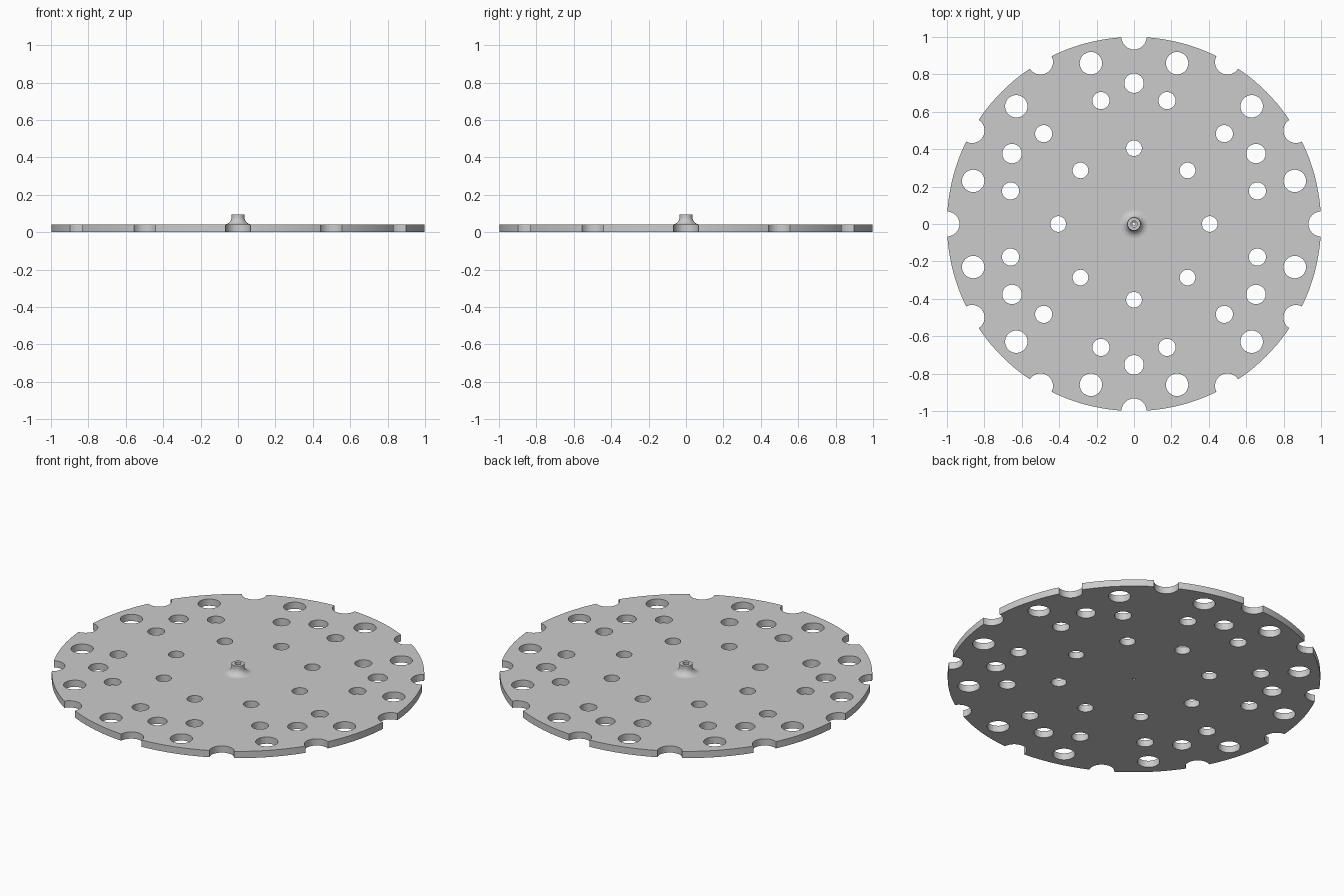
import bpy, bmesh, math
from mathutils import Matrix, Vector

if "Cube" in bpy.data.objects:
    bpy.data.objects.remove(bpy.data.objects["Cube"], do_unlink=True)

THICK = 0.04

grey = bpy.data.materials.new("plain grey")
grey.use_nodes = True
tone = (0.6, 0.6, 0.6, 1)
grey.diffuse_color = tone
grey.node_tree.nodes["Principled BSDF"].inputs["Base Color"].default_value = tone


def finish(name, bm):
    """Turn a bmesh into a linked object with the grey material."""
    bmesh.ops.recalc_face_normals(bm, faces=bm.faces)
    mesh = bpy.data.meshes.new(name)
    bm.to_mesh(mesh)
    bm.free()
    mesh.materials.append(grey)
    obj = bpy.data.objects.new(name, mesh)
    bpy.context.collection.objects.link(obj)
    return obj


def smooth(obj):
    bpy.ops.object.select_all(action="DESELECT")
    obj.select_set(True)
    bpy.context.view_layer.objects.active = obj
    bpy.ops.object.shade_smooth_by_angle(angle=math.radians(30))


def add_cylinder(bm, radius, depth, centre, sides):
    bmesh.ops.create_cone(bm, cap_ends=True, segments=sides, radius1=radius,
                          radius2=radius, depth=depth,
                          matrix=Matrix.Translation(centre))


# Flat round plate
bm = bmesh.new()
add_cylinder(bm, 1, THICK, (0, 0, THICK / 2), 144)
plate = finish("plate", bm)

# Hole rings: count, ring radius, hole radius, start angle in degrees
rings = [
    (12, 1.0, 0.067, 0),      # rim notches
    (12, 0.89, 0.06, 15),     # large outer holes
    (6, 0.753, 0.052, 30),    # middle holes
    (12, 0.683, 0.046, 15),   # small middle holes
    (8, 0.405, 0.042, 0),     # inner holes
    (1, 0, 0.008, 0),         # centre bore
]
bm = bmesh.new()
for count, ring, radius, start in rings:
    for i in range(count):
        a = math.radians(start) + math.tau * i / count
        add_cylinder(bm, radius, THICK * 3,
                     (ring * math.cos(a), ring * math.sin(a), THICK / 2), 32)
cutter = finish("hole_cutter", bm)
cutter.hide_render = True

cut = plate.modifiers.new("holes", "BOOLEAN")
cut.operation = "DIFFERENCE"
cut.solver = "EXACT"
cut.object = cutter
smooth(plate)
bpy.ops.object.modifier_move_to_index(modifier="holes", index=0)
bpy.ops.object.modifier_apply(modifier="holes")
bpy.data.objects.remove(cutter, do_unlink=True)
smooth(plate)

# Centre boss: flared foot, straight neck, counterbored top
FOOT, NECK, TOP = 0.078, 0.035, 0.095
profile = []
for i in range(11):
    a = math.pi / 2 * i / 10
    profile.append((FOOT - (FOOT - NECK) * math.sin(a),
                    THICK + 0.04 * (1 - math.cos(a))))
profile += [(NECK, TOP), (0.017, TOP), (0.017, 0.075), (0.008, 0.07), (0.008, THICK)]

bm = bmesh.new()
verts = [bm.verts.new((r, 0, z)) for r, z in profile]
edges = [bm.edges.new(pair) for pair in zip(verts, verts[1:])]
bmesh.ops.spin(bm, geom=verts + edges, cent=Vector(), axis=(0, 0, 1),
               angle=math.tau, steps=48, use_merge=True)
bmesh.ops.remove_doubles(bm, verts=bm.verts, dist=0.00005)
boss = finish("centre_boss", bm)

# The boss is open underneath, so make sure its top faces look upward
if max(boss.data.polygons, key=lambda p: p.center.z).normal.z < 0:
    boss.data.flip_normals()
smooth(boss)
